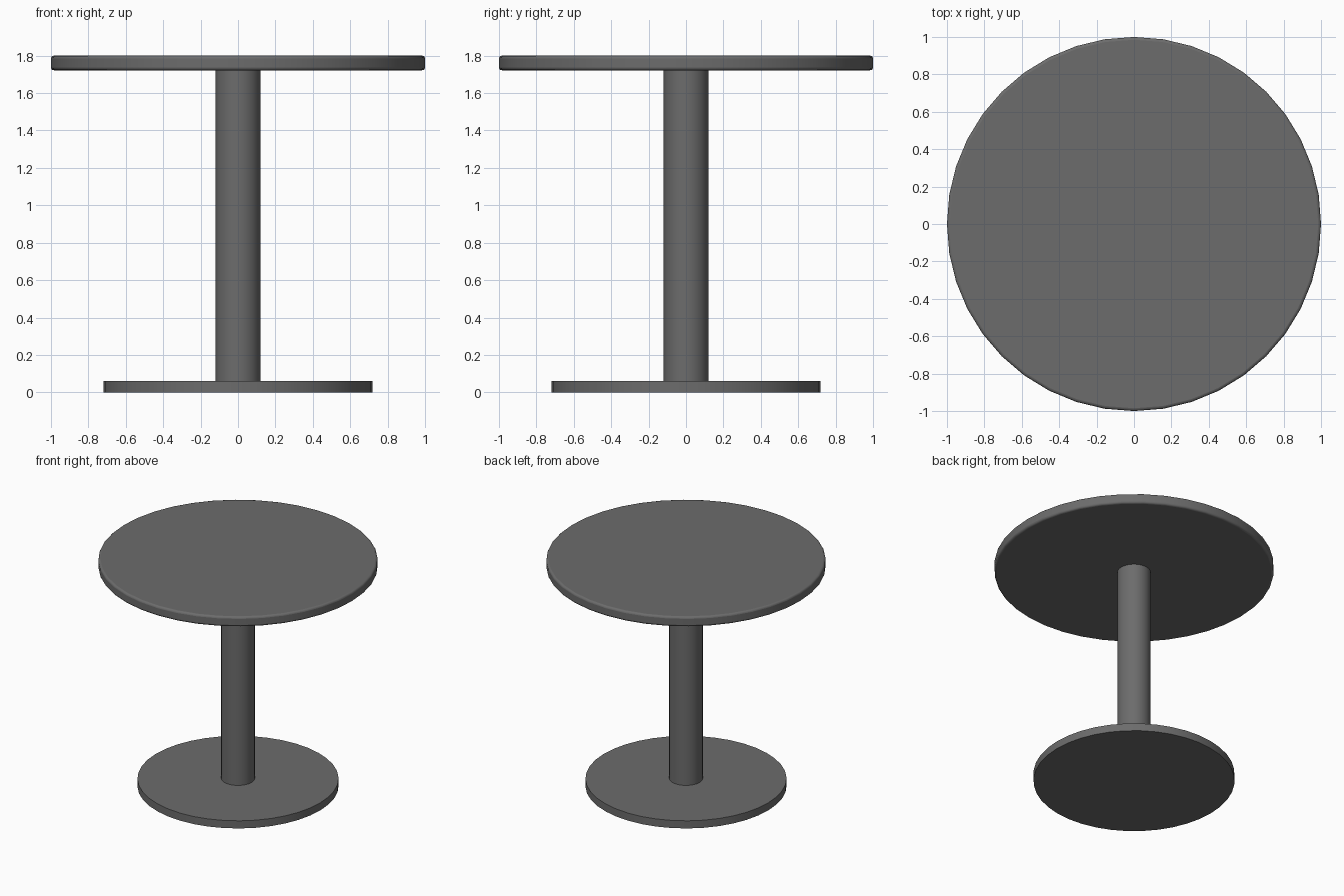
import bpy
from math import radians

if "Cube" in bpy.data.objects:
    bpy.data.objects.remove(bpy.data.objects["Cube"])

# Dark grey finish shared by every part
dark = bpy.data.materials.new("dark_grey")
dark.diffuse_color = (0.15, 0.15, 0.15, 1)
dark.use_nodes = True
dark.node_tree.nodes["Principled BSDF"].inputs["Base Color"].default_value = dark.diffuse_color


def disc(name, radius, z0, z1, sides=40, bevel=0.0):
    bpy.ops.mesh.primitive_cylinder_add(
        vertices=sides, radius=radius, depth=z1 - z0, location=(0, 0, (z0 + z1) / 2))
    ob = bpy.context.object
    ob.name = name
    ob.data.materials.append(dark)
    bpy.ops.object.shade_smooth_by_angle(angle=radians(30))
    if bevel:
        mod = ob.modifiers.new("rounded_rim", 'BEVEL')
        mod.width = bevel
        mod.segments = 3
        mod.limit_method = 'ANGLE'
        mod.angle_limit = radians(40)
    return ob


# Floor plate
disc("base_plate", 0.72, 0.0, 0.06)
# Central column
disc("column", 0.12, 0.06, 1.722)
# Round top with softened rim
disc("table_top", 1.0, 1.722, 1.80, bevel=0.015)
